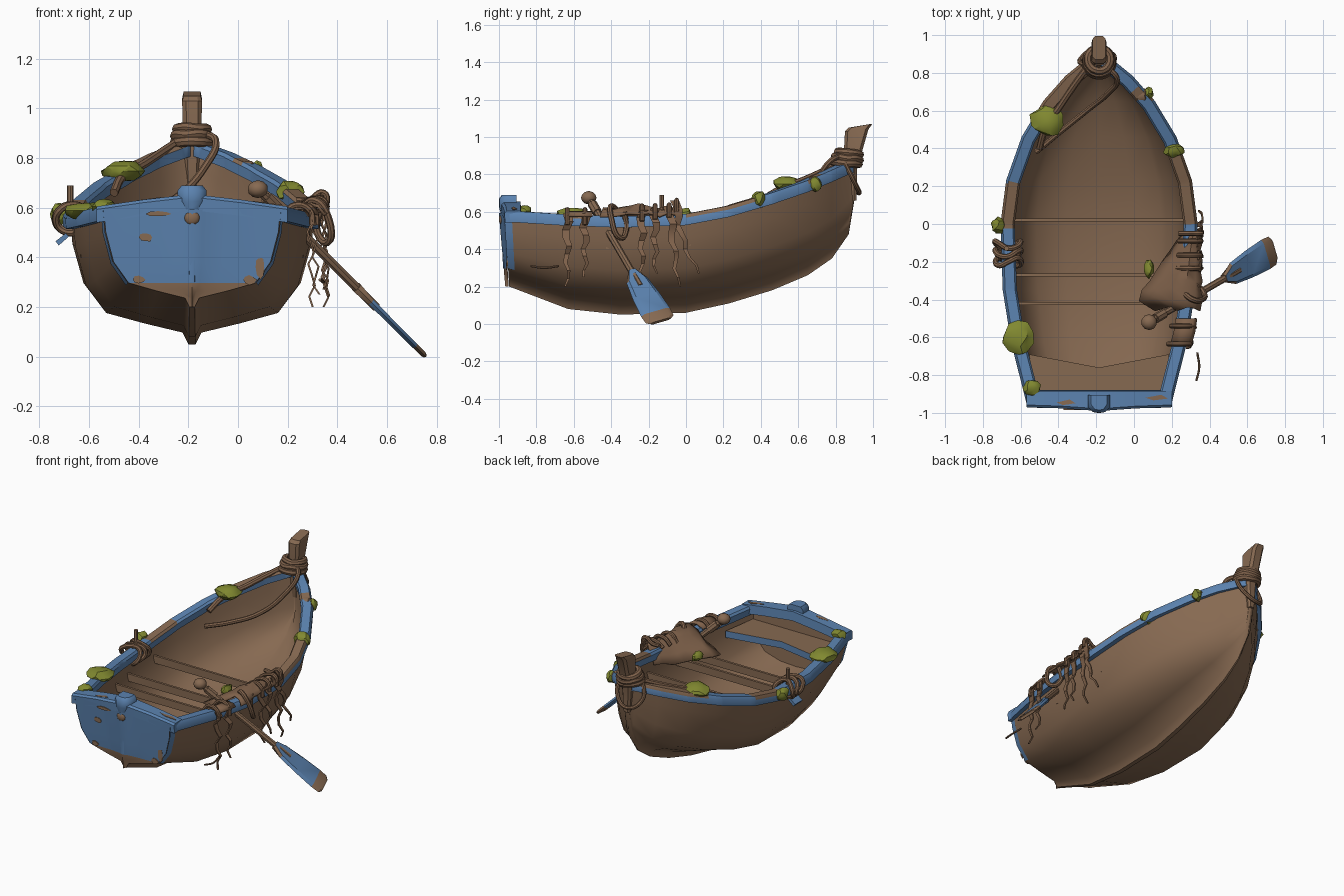
import bpy, bmesh, math, random
from mathutils import Vector, Matrix

if "Cube" in bpy.data.objects:
    bpy.data.objects.remove(bpy.data.objects["Cube"])

random.seed(4)
CX = -0.185  # centre line of the boat


def mat(name, rgb):
    m = bpy.data.materials.new(name)
    m.diffuse_color = (*rgb, 1)
    m.use_nodes = True
    m.node_tree.nodes["Principled BSDF"].inputs["Base Color"].default_value = m.diffuse_color
    return m


WOOD = mat("weathered_brown_wood", (0.24, 0.142, 0.083))
BLUE = mat("faded_blue_paint", (0.105, 0.225, 0.43))
ROPE = mat("brown_rope", (0.215, 0.122, 0.07))
MOSS = mat("green_moss", (0.22, 0.25, 0.03))


def finish(ob, mats, smooth=40):
    for m in mats:
        ob.data.materials.append(m)
    bpy.ops.object.select_all(action='DESELECT')
    ob.select_set(True)
    bpy.context.view_layer.objects.active = ob
    if smooth:
        bpy.ops.object.shade_smooth_by_angle(angle=math.radians(smooth))
    return ob


def from_bm(name, bm, mats, smooth=40):
    bmesh.ops.recalc_face_normals(bm, faces=bm.faces)
    me = bpy.data.meshes.new(name)
    bm.to_mesh(me)
    bm.free()
    ob = bpy.data.objects.new(name, me)
    bpy.context.collection.objects.link(ob)
    return finish(ob, mats, smooth)


def loft(name, rings, mats, rule=None, closed=True, caps=True, smooth=40):
    """Skin a row of equal-length point rings; rule(face) picks the material."""
    bm = bmesh.new()
    vs = [[bm.verts.new(p) for p in r] for r in rings]
    n = len(rings[0])
    for a, b in zip(vs, vs[1:]):
        for i in range(n if closed else n - 1):
            j = (i + 1) % n
            bm.faces.new((a[i], a[j], b[j], b[i]))
    if closed and caps:
        bm.faces.new(vs[0])
        bm.faces.new(vs[-1])
    bmesh.ops.recalc_face_normals(bm, faces=bm.faces)
    if rule:
        for f in bm.faces:
            f.material_index = rule(f)
    return from_bm(name, bm, mats, smooth)


def tube(name, pts, r, m=ROPE, cyclic=False):
    """Round rope or rod along a smooth path."""
    cu = bpy.data.curves.new(name, 'CURVE')
    cu.dimensions = '3D'
    cu.bevel_depth, cu.bevel_resolution, cu.resolution_u = r, 2, 6
    cu.use_fill_caps = True
    sp = cu.splines.new('BEZIER')
    sp.bezier_points.add(len(pts) - 1)
    for bp, p in zip(sp.bezier_points, pts):
        bp.co = p
        bp.handle_left_type = bp.handle_right_type = 'AUTO'
    sp.use_cyclic_u = cyclic
    ob = bpy.data.objects.new(name, cu)
    bpy.context.collection.objects.link(ob)
    finish(ob, [], 0)
    bpy.ops.object.convert(target='MESH')
    return finish(bpy.context.object, [m])


def blob(name, c, size, m, bumps=0.0):
    bm = bmesh.new()
    bmesh.ops.create_icosphere(bm, subdivisions=2, radius=1)
    for v in bm.verts:
        k = 1 + random.uniform(-bumps, bumps)
        v.co = Vector(c) + Vector([v.co[i] * size[i] * k for i in range(3)])
    return from_bm(name, bm, [m], 30 if bumps else 60)


# Hull stations: y, half width at the rail, rail height, keel height
ST = [(-0.945, .38, .605, .20), (-.63, .46, .585, .08), (-.35, .505, .575, .05),
      (0, .517, .588, .06), (.23, .487, .632, .11), (.46, .405, .70, .18),
      (.65, .29, .765, .26), (.78, .175, .82, .35), (.87, .065, .86, .48),
      (.9, .022, .87, .66)]
SEC = [(1, .97), (.98, .75), (.89, .45), (.72, .24), (.4, .16), (.08, .09), (.03, 0)]


def station(y):
    for a, b in zip(ST, ST[1:]):
        if y <= b[0]:
            t = (y - a[0]) / (b[0] - a[0])
            return [p + (q - p) * t for p, q in zip(a, b)]
    return list(ST[-1])


def section(k):
    y, w, gz, kz = ST[k]
    w = max(w - .025, .018)
    return [Vector((w * fx if fx < .05 else max(w * fx, .018), y - (.025 * fz if k == 0 else 0),
                    kz + (gz - kz) * fz)) for fx, fz in SEC]


# Hull shell: outer skin with a keel ridge, smooth inner skin without one
rings = []
for k in range(len(ST)):
    r = section(k)
    inner = [Vector((max(p.x - .022, .003), p.y - (.03 if k > 8 else 0), p.z + (.02 if i > 2 else 0)))
             for i, p in enumerate(r[:5])]
    inner.append(Vector((.002, inner[-1].y, inner[-1].z - .006)))
    half = r + [None]
    rings.append([(CX + p.x, p.y, p.z) for p in r] + [(CX - p.x, p.y, p.z) for p in reversed(r)] +
                 [(CX - p.x, p.y, p.z) for p in inner] + [(CX + p.x, p.y, p.z) for p in reversed(inner)])
loft("hull", rings, [WOOD], caps=False, smooth=55)

# Transom with a raised centre line, painted above the waterline
bm = bmesh.new()
BULGE = ((-1, 0), (-.4, -.004), (-.12, -.012), (0, -.026), (.12, -.012), (.4, -.004), (1, 0))
for face_y, front in ((-.003, 1), (.03, 0)):
    rows = [[bm.verts.new((CX + s * p.x, p.y + face_y + front * d * (.5 + p.z), p.z))
             for s, d in BULGE] for p in section(0)]
    for a, b in zip(rows, rows[1:]):
        for i in range(6):
            f = bm.faces.new((a[i], a[i + 1], b[i + 1], b[i]))
            f.material_index = int(front and f.calc_center_median().z > .29)
from_bm("transom", bm, [WOOD, BLUE])

# Bare and ragged patches in the transom paint
for i, (x, z, w, h, y) in enumerate(((-.37, .48, .03, .02, -.974), (-.32, .575, .05, .012, -.984), (-.40, .31, .025, .018, -.962),
                                     (.09, .36, .022, .05, -.961), (.045, .31, .03, .02, -.962))):
    outline = [(x + w * math.cos(a) * random.uniform(.7, 1.1), z + h * math.sin(a) * random.uniform(.7, 1.1))
               for a in [k * math.pi / 4 for k in range(8)]]
    loft("bare_patch_%d" % (i + 1), [[(px, y + d, pz) for px, pz in outline] for d in (0, .008)], [WOOD], smooth=0)

# Painted strips wrapping from the transom onto the hull sides
for s, side in ((-1, "left"), (1, "right")):
    a, b = section(0), section(1)
    strip = [[Vector((CX + s * (p.lerp(q, t).x + .004), p.lerp(q, t).y, p.lerp(q, t).z))
              for p, q in list(zip(a, b))[:4]] for t in (-.01, .11)]
    loft(side + "_stern_paint", strip, [BLUE], closed=False)

# Side rails with worn bare patches on their top faces
WORN = {-1: [(-.02, .22), (.52, .95)], 1: [(0, .38), (.66, .7), (-.62, -.56)]}
ys = sorted([-.945 + .04 * i for i in range(47)] + [s[0] for s in ST[1:]])
for s, side in ((-1, "left"), (1, "right")):
    rr = []
    for y in ys:
        _, w, gz, _ = station(y)
        lo = y - .03 if y > -.9 else y
        slope = (station(y + .03)[1] - station(lo)[1]) / (y + .03 - lo)
        n = Vector((1, -slope, 0)).normalized()
        ring = []
        for d, z in ((.005, -.02), (-.008, 0), (-.06, 0), (-.07, -.015), (-.065, -.06), (.003, -.06)):
            ring.append((CX + s * max(w + n.x * d, 0.0), y + n.y * d, gz + z))
        rr.append(ring)

    def worn(f, s=s):
        bare = any(a < f.calc_center_median().y < b for a, b in WORN[s])
        return 0 if bare and f.normal.z > .3 else 1
    loft(side + "_rail", rr, [WOOD, BLUE], worn)

# Stern cap rail, peaked in the middle
cap = [[(CX + x, y - b * (y < -.95), z + dz)
        for y, dz in ((-.968, -.065), (-.97, -.012), (-.958, 0), (-.885, 0), (-.88, -.06))]
       for x, z, b in ((-.385, .605, 0), (-.2, .632, .006), (0, .655, .02), (.2, .632, .006), (.385, .605, 0))]
loft("stern_cap_rail", cap, [BLUE], smooth=30)
for i, (x, y, w) in enumerate(((-.36, -.945, .05), (.12, -.92, .06))):
    zz = .605 + (.385 - abs(x - CX)) * .13 + .002
    k = -.13 if x > CX else .13
    loft("cap_wear_%d" % (i + 1), [[(x + dx, y + dy, zz + dx * k + d) for dx, dy in
         ((-w, 0), (-.3 * w, -.014), (w, -.004), (.4 * w, .016))] for d in (-.004, .002)], [WOOD], smooth=0)

# Stern post block with a tapering rib and a round peg
prof = [(.018, .30, -.978), (.03, .5, -.988), (.044, .6, -.993), (.058, .625, -1.0), (.058, .67, -1.0), (.042, .69, -.985)]
loft("stern_post", [[(CX - w, -.905 if z > .61 else -.965, z), (CX - w, y + .03, z), (CX - w * .55, y + .004, z), (CX, y, z),
                     (CX + w * .55, y + .004, z), (CX + w, y + .03, z), (CX + w, -.905 if z > .61 else -.965, z)]
                    for w, z, y in prof], [BLUE], smooth=45)
blob("stern_peg", (CX, -.985, .56), (.032, .016, .032), WOOD)

# Stern bench with a painted V-shaped front edge
bench = []
for x, yf in ((-.37, -.69), (0, -.76), (.37, -.69)):
    bench.append([(CX + x, yf, .50), (CX + x, yf, .455), (CX + x * .9, -.93, .455), (CX + x * .9, -.93, .50)])
loft("stern_bench", bench, [WOOD, BLUE], lambda f: int(f.normal.y > .5), smooth=30)

# Thin cross boards between the sides
for i, (y, z) in enumerate(((-.42, .43), (-.27, .44), (.02, .45))):
    w = station(y)[1] - .045
    loft("cross_board_%d" % (i + 1), [[(CX + x, y - .008, z - .03), (CX + x, y + .008, z - .03),
                                       (CX + x, y + .008, z + .02), (CX + x, y - .008, z + .02)]
                                      for x in (-w, w)], [WOOD], smooth=0)

# Leaning bow post
post = []
for y0, y1, z0, z1, w in ((.87, .912, .66, .66, .022), (.84, .915, .84, .83, .036),
                          (.85, .975, 1.03, 1.04, .04), (.87, .995, 1.05, 1.068, .034)):
    c = w * .6
    post.append([(CX - c, y0, z0), (CX + c, y0, z0), (CX + w, y0 + .015, z0), (CX + w, y1 - .015, z1),
                 (CX + c, y1, z1), (CX - c, y1, z1), (CX - w, y1 - .015, z1), (CX - w, y0 + .015, z0)])
loft("bow_post", post, [WOOD], smooth=30)


def ring_pts(c, rx, ry, tilt, n=10):
    m = Matrix.Rotation(tilt, 3, 'X')
    return [Vector(c) + m @ Vector((rx * math.cos(i * 2 * math.pi / n), ry * math.sin(i * 2 * math.pi / n),
                                    random.uniform(-.004, .004))) for i in range(n)]


# Rope coils on the bow post, and the loose ends
for i, (z, r) in enumerate(((.862, .07), (.888, .068), (.914, .06))):
    tube("bow_coil_%d" % (i + 1), ring_pts((CX, .855 + i * .008, z), r, r, -.1), .021, cyclic=True)
tube("bow_hanging_loop", [(CX - .08, .84, .86), (CX - .1, .87, .76), (CX - .02, .925, .70),
                          (CX + .07, .90, .76), (CX + .08, .85, .86)], .013)
tube("mooring_rope", [(-.14, .83, .9), (-.09, .77, .87), (-.13, .70, .77), (-.25, .6, .64), (-.4, .48, .58),
                      (-.52, .38, .56)], .015)
tube("rail_rope", [(-.22, .86, .88), (-.29, .77, .835), (-.38, .64, .775), (-.47, .5, .72), (-.5, .4, .66)], .018)

# Oar lying over the right rail
A, B = Vector((.08, -.52, .675)), Vector((.742, -.135, .015))
D = (B - A).normalized()
W = (Vector((0, 1, 0)) - D * D.y).normalized()
N = D.cross(W)
tube("oar_shaft", [A, A.lerp(B, .35), A.lerp(B, .72)], .019, WOOD)
blob("oar_knob", A, (.042, .042, .036), WOOD)
tube("oar_grip", [A.lerp(B, .05), A.lerp(B, .12)], .026, WOOD)
blade = []
for t, w, h in ((.60, .022, .02), (.67, .06, .014), (.80, .076, .012), (.93, .084, .012), (.985, .08, .011), (1, .06, .008)):
    c = A.lerp(B, t)
    blade.append([c - W * w, c - W * w * .75 + N * h, c + W * w * .75 + N * h, c + W * w,
                  c + W * w * .75 - N * h, c - W * w * .75 - N * h])
loft("oar_blade", blade, [WOOD, BLUE], lambda f: int(.62 < (f.calc_center_median() - A).dot(D) < .95
     and abs(f.normal.dot(N)) > .5), smooth=30)
tube("oar_lashing", [(.26, -.36, .6), (.31, -.40, .63), (.36, -.40, .57), (.36, -.35, .46), (.32, -.32, .5),
                     (.33, -.33, .6)], .015)

# Torn net draped over the right rail, with a ragged outer hem
drape = [(.352, .588), (.325, .612), (.27, .622), (.2, .59), (.12, .54), (.04, .49)]
net = []
for i in range(9):
    y = -.45 + i * .051
    k = (.75, 1.05, 1.0, .85, .72, .6, .48, .35, .2)[i]
    net.append([(x + (.012 if i % 2 and j == 0 else 0) if j < 2 else .325 - (.325 - x) * k, y + random.uniform(-.012, .012),
                 z + random.uniform(-.012, .012) + (.015 if j in (2, 3) and 1 < i < 5 else 0))
                for j, (x, z) in enumerate(drape)])
loft("draped_net", net, [ROPE], closed=False, smooth=50).modifiers.new("thickness", 'SOLIDIFY').thickness = .012
patch = [[(x + dx, y, z) for x, z in ((.325, .58), (.305, .60), (.26, .605), (.21, .58))]
         for y, dx in ((-.64, -.02), (-.57, 0), (-.5, .01))]
loft("small_net_patch", patch, [ROPE], closed=False).modifiers.new("thickness", 'SOLIDIFY').thickness = .012

# Ragged net strands hanging outside, tied over the top of the rail
for i, (y, z0, z1) in enumerate(((-.635, .59, .2), (-.54, .59, .25), (-.235, .61, .24), (-.165, .62, .27),
                                 (-.09, .63, .2), (-.05, .66, .27))):
    x = CX + station(y)[1] + .015
    strand = []
    for k in range(10):
        t = k / 9
        w = .024 * (1 - .8 * t)
        yy = y + .012 * math.sin(k * 1.9 + i) + (.12 * t * t if i > 4 else .05 * t if i == 4 else 0)
        xx = x + .014 * math.sin(k * 2.1 + i) + .012 * t
        z = z0 + (z1 - z0) * t
        strand.append([(xx + a * .004, yy + b * w, z) for a, b in ((-1, -1), (1, -1), (1, 1), (-1, 1))])
    loft("net_strand_%d" % (i + 1), strand, [ROPE])
    tube("net_tie_%d" % (i + 1), [(x - .11, y, z0 - .03), (x - .06, y, min(z0 + .02, .63)), (x, y, z0),
                                  (x + .012, y, z0 - .06)], .013)
tube("loose_thread", [(.335, -.68, .31), (.345, -.76, .30), (.33, -.83, .31)], .006)

# Left rope lashing with its wooden peg and a splintered chip
for i in range(3):
    y = -.2 + .045 * i
    c = Vector((CX - station(y)[1] + .03, y, .555))
    tube("left_lashing_%d" % (i + 1), [c + Vector((.068 * math.cos(a), .02 * math.sin(a * 2 + i), .056 * math.sin(a)))
                                       for a in [k * math.pi / 4 for k in range(8)]], .015, cyclic=True)
tube("left_peg", [(-.67, -.13, .54), (-.675, -.13, .62), (-.675, -.13, .69)], .013, WOOD)
loft("blue_chip", [[(-.735, y, .465), (-.69, y, .50), (-.68, y, .485), (-.722, y, .448)] for y in (-.2, -.12)], [BLUE], smooth=0)

# Moss clumps on the rails
for i, (c, s) in enumerate((((-.46, .55, .748), (.085, .085, .04)), ((-.615, -.6, .588), (.08, .09, .035)),
                            ((-.54, -.865, .605), (.048, .04, .028)), ((.21, .39, .665), (.055, .04, .045)),
                            ((-.72, -.01, .575), (.035, .045, .045)), ((.08, -.235, .53), (.025, .05, .03)),
                            ((.075, .69, .745), (.03, .035, .04)))):
    blob("moss_clump_%d" % (i + 1), c, s, MOSS, .16)
blob("right_bow_splinter", (.035, .68, .765), (.035, .04, .025), WOOD, .15)
